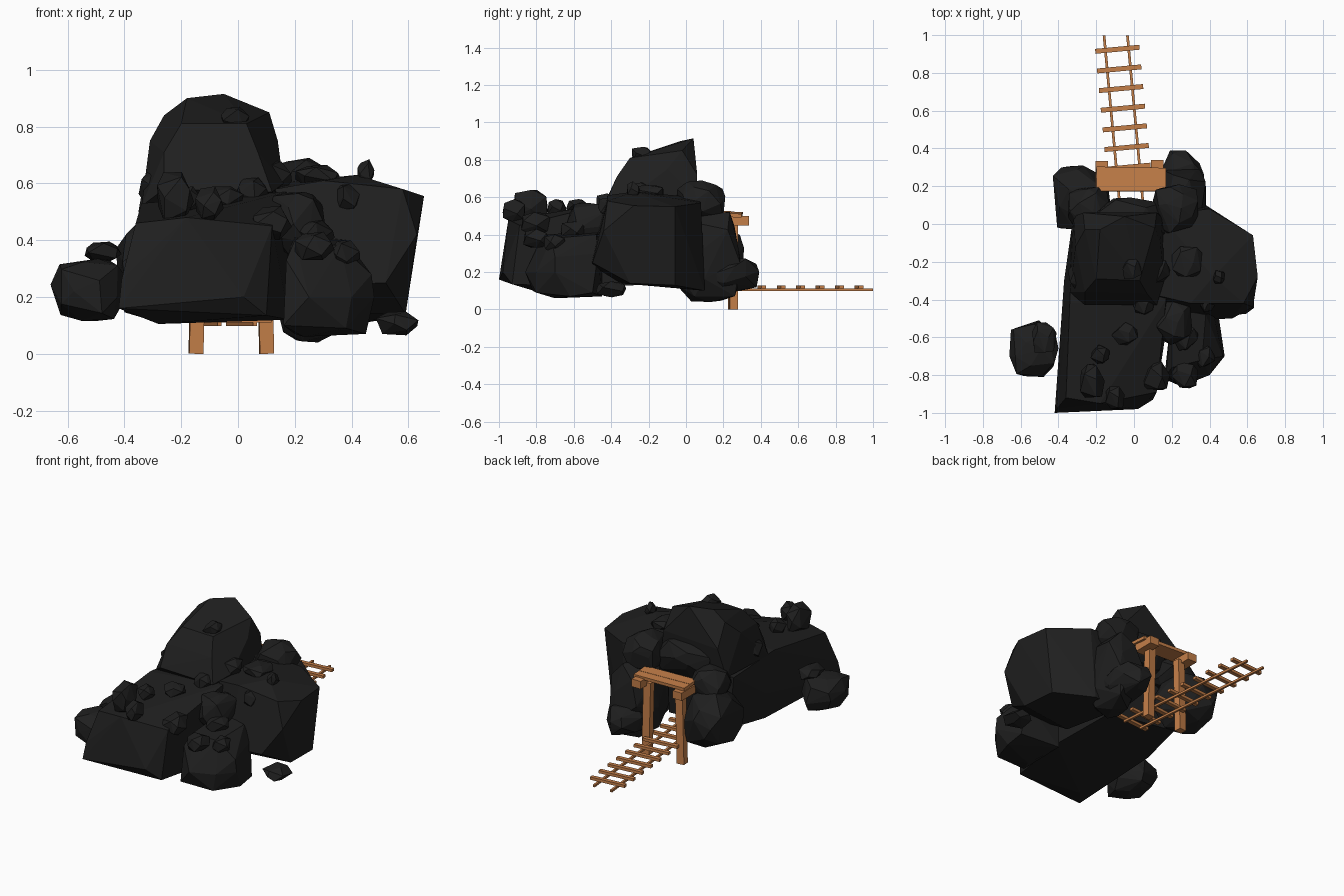
import bpy, bmesh, math, random
from mathutils import Vector, Matrix

def material(name, rgb):
    m = bpy.data.materials.new(name)
    m.diffuse_color = (*rgb, 1)
    return m

STONE = material("dark_stone", (0.0135, 0.0135, 0.0135))
WOOD = material("brown_wood", (0.55, 0.21, 0.066))

def finish(name, bm, mat):
    bmesh.ops.recalc_face_normals(bm, faces=bm.faces)
    me = bpy.data.meshes.new(name)
    bm.to_mesh(me)
    bm.free()
    me.materials.append(mat)
    ob = bpy.data.objects.new(name, me)
    bpy.context.collection.objects.link(ob)
    return ob

def hull(name, pts):
    """Angular rock: convex hull of a few corner points."""
    bm = bmesh.new()
    for p in pts:
        bm.verts.new(p)
    r = bmesh.ops.convex_hull(bm, input=bm.verts)
    junk = [g for g in r["geom_interior"] if isinstance(g, bmesh.types.BMVert)]
    bmesh.ops.delete(bm, geom=junk, context='VERTS')
    bmesh.ops.dissolve_limit(bm, angle_limit=math.radians(4), verts=bm.verts, edges=bm.edges)
    return finish(name, bm, STONE)

def rock(name, c, half, seed, n=26, power=3.0):
    """Random chipped boulder filling the box centre c, half size half."""
    rng = random.Random(seed)
    pts = []
    for i in range(n):                       # spread directions, jittered
        z = 1 - 2 * (i + 0.5) / n
        a = i * 2.39996 + rng.uniform(-.35, .35)
        r = math.sqrt(1 - z * z)
        d = Vector((r * math.cos(a), r * math.sin(a), z))
        k = sum(abs(v) ** power for v in d) ** (1 / power)
        pts.append(d / k * rng.uniform(0.85, 1.05))
    lo = [min(p[k] for p in pts) for k in range(3)]
    hi = [max(p[k] for p in pts) for k in range(3)]
    return hull(name, [[c[k] + half[k] * (2 * (p[k] - lo[k]) / (hi[k] - lo[k]) - 1)
                        for k in range(3)] for p in pts])

def beam(name, c, size, rot=(0, 0, 0)):
    """Wooden box, rotation in degrees."""
    bm = bmesh.new()
    bmesh.ops.create_cube(bm, size=1)
    m = Matrix.Translation(c)
    for a, ax in zip(rot, "XYZ"):
        m = m @ Matrix.Rotation(math.radians(a), 4, ax)
    bm.transform(m @ Matrix.Diagonal((*size, 1)))
    return finish(name, bm, WOOD)

# Large angular rocks
hull("main_slab_rock", [
    (-.42, -1, .16), (-.41, -.98, .26), (.10, -.93, .135), (-.28, -.83, .105),
    (-.36, -.92, .46), (-.18, -.95, .48), (.12, -.89, .45), (.02, -.98, .20),
    (-.34, -.42, .53), (-.37, -.30, .30), (-.36, -.30, .14), (.17, -.40, .57),
    (.18, -.50, .12), (-.33, -.02, .50), (-.31, 0, .17), (.15, -.02, .55), (.15, -.04, .14)])
hull("tall_peak_rock", [
    (-.34, -.36, .52), (-.26, -.43, .58), (.12, -.43, .57), (.16, -.30, .60),
    (-.26, -.36, .71), (.07, -.37, .71), (-.31, -.12, .75), (-.20, -.29, .81),
    (.03, -.30, .81), (-.26, -.03, .84), (-.18, -.03, .90), (-.05, .04, .915),
    (.11, -.02, .85), (.14, -.10, .75), (.15, .03, .62), (.12, .06, .72),
    (-.27, .06, .70), (-.32, .04, .52), (.15, .05, .52)])
hull("right_block_rock", [
    (.13, -.38, .58), (.30, -.42, .61), (.42, -.28, .63), (.58, -.42, .58),
    (.655, -.28, .555), (.63, -.06, .55), (.40, .08, .57), (.13, .05, .60),
    (.52, -.50, .25), (.28, -.51, .24), (.63, -.44, .42), (.59, -.30, .14),
    (.58, -.06, .13), (.38, .10, .10), (.18, .10, .10), (.22, -.35, .14)])
hull("front_right_boulder", [
    (.16, -.82, .10), (.25, -.86, .20), (.17, -.80, .33), (.20, -.76, .40),
    (.36, -.72, .38), (.40, -.80, .20), (.38, -.80, .09), (.47, -.70, .28),
    (.48, -.70, .20), (.45, -.50, .09), (.42, -.47, .30), (.38, -.48, .40),
    (.20, -.45, .42), (.20, -.45, .07), (.45, -.62, .07), (.23, -.70, .06)])

# Medium boulders: centre, half size
boulders = {
    "middle_step_boulder": ((.21, -.52, .46), (.10, .12, .11)),
    "loose_left_boulder": ((-.53, -.66, .225), (.13, .15, .11)),
    "rear_left_boulder": ((-.275, .14, .29), (.155, .17, .18)),
    "rear_left_upper": ((-.24, .07, .49), (.11, .13, .10)),
    "rear_right_boulder": ((.25, .11, .28), (.13, .19, .24)),
    "rear_right_low": ((.25, .22, .185), (.12, .17, .09)),
    "rear_right_upper": ((.22, .08, .58), (.12, .13, .11)),
    "rear_crown": ((-.02, .02, .58), (.19, .12, .11)),
}
for i, (name, (c, h)) in enumerate(boulders.items()):
    rock(name, c, h, 11 + i, n=30, power=3.5)

# Small stones scattered over the pile
stones = [
    ((-.475, -.60, .36), (.065, .08, .035)), ((.56, -.40, .107), (.075, .08, .042)),
    ((-.22, -.83, .55), (.065, .09, .09)), ((-.10, -.92, .53), (.05, .06, .06)),
    ((-.05, -.58, .55), (.07, .06, .04)), ((-.18, -.69, .54), (.05, .05, .05)),
    ((-.01, -.23, .825), (.05, .06, .045)), ((-.29, -.28, .59), (.06, .08, .07)),
    ((.13, -.25, .62), (.06, .07, .06)), ((.45, -.28, .64), (.03, .035, .045)),
    ((.12, -.80, .46), (.07, .08, .06)), ((.27, -.80, .38), (.07, .07, .05)),
    ((.27, -.60, .42), (.07, .07, .05)), ((.38, -.40, .55), (.05, .07, .05)),
    ((.38, -.70, .35), (.05, .06, .05)), ((.05, -.42, .57), (.06, .06, .05)),
    ((.28, -.2, .63), (.08, .08, .035))]
for i, (c, h) in enumerate(stones):
    rock("small_stone_%d" % (i + 1), c, h, 50 + i, n=14, power=2.5)

# Mine entrance frame
for side, x, y, s in (("left", -.142, .25, -1), ("right", .095, .255, 1)):
    beam("post_" + side, (x, y, .235), (.05, .045, .47), (0, s * -1.5, 4))
    beam("post_cap_" + side, (x + s * .028, y + .013, .475), (.065, .14, .05))
beam("lintel_plank_rear", (-.015, .27, .507), (.37, .06, .02), (-3, 1.5, -1))
beam("lintel_plank_front", (-.015, .208, .512), (.37, .07, .02), (-3, 1.5, 0))

# Track: two rails with ties on top, running out of the tunnel
ANG = 5.3
for side, x in (("left", -.1115), ("right", .0125)):
    beam("rail_" + side, (x, .49, .105), (.014, 1.02, .014), (0, 0, ANG))
for i in range(10):
    y = .925 - .104 * i
    beam("tie_%d" % (i + 1), (-.088 + .0098 * i, y, .12), (.235, .026, .018), (0, 0, ANG))
